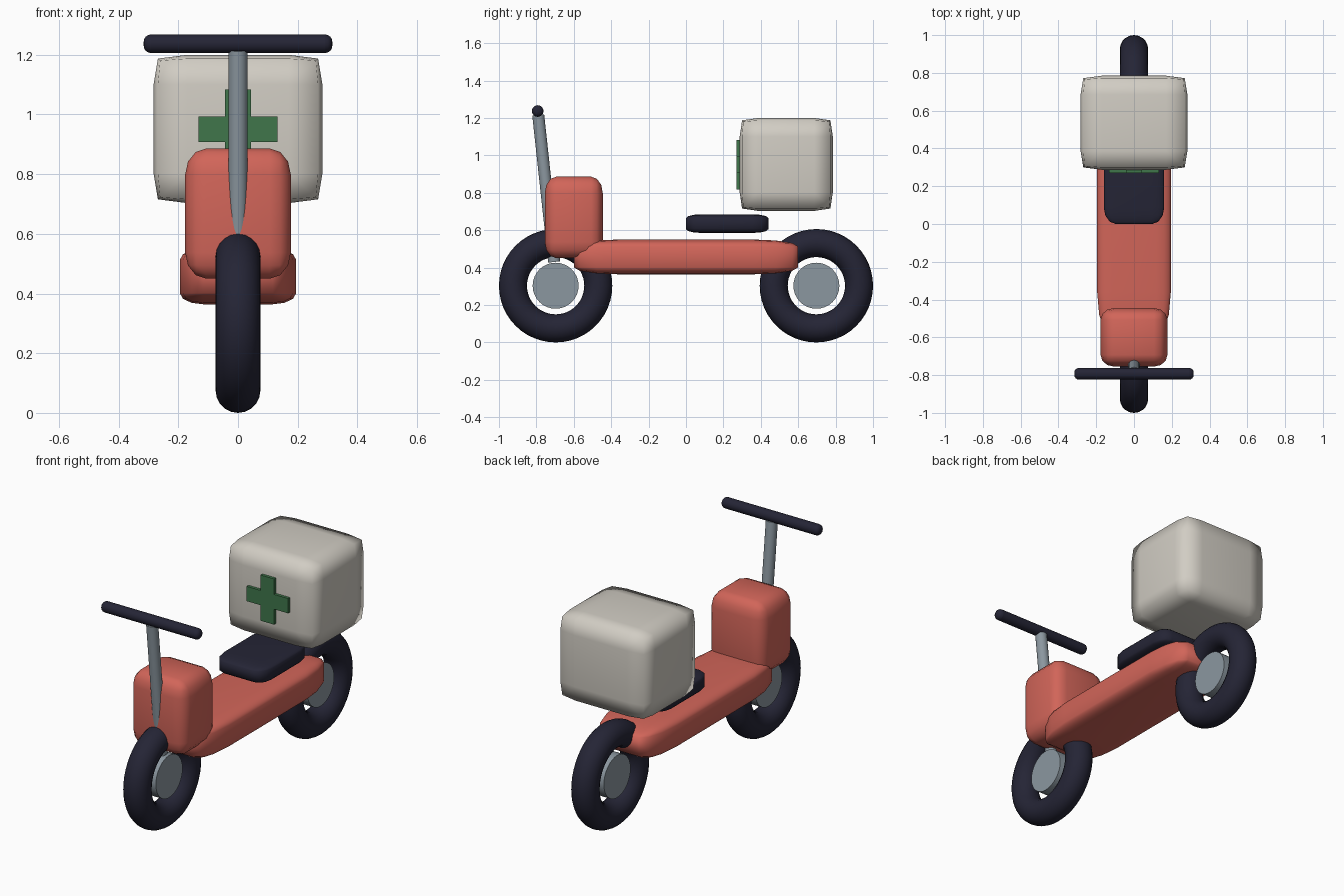
import bpy
import math
from mathutils import Vector

if "Cube" in bpy.data.objects:
    bpy.data.objects.remove(bpy.data.objects["Cube"], do_unlink=True)


def material(name, rgb):
    m = bpy.data.materials.new(name)
    m.use_nodes = True
    m.diffuse_color = (*rgb, 1)
    m.node_tree.nodes["Principled BSDF"].inputs["Base Color"].default_value = (*rgb, 1)
    return m


coral = material("coral_paint", (0.64, 0.13, 0.1))
navy = material("dark_rubber", (0.018, 0.018, 0.036))
cream = material("cream_box", (0.64, 0.61, 0.55))
green = material("green_cross", (0.05, 0.18, 0.07))
steel = material("grey_metal", (0.26, 0.31, 0.35))


def finish(name, mat):
    obj = bpy.context.object
    obj.name = name
    obj.data.materials.append(mat)
    return obj


def block(name, mat, low, high, bevel=0.0, segments=3, profile=0.5):
    """Box between two corners; the bevel is a fraction of each side."""
    low, high = Vector(low), Vector(high)
    bpy.ops.mesh.primitive_cube_add(size=1, location=(low + high) / 2)
    obj = finish(name, mat)
    obj.scale = high - low
    if bevel:
        mod = obj.modifiers.new("rounding", "BEVEL")
        mod.width, mod.segments, mod.profile = bevel, segments, profile
        bpy.ops.object.shade_smooth()
    return obj


def rod(name, mat, start, end, radius, rounding=0.0):
    """Cylinder from start to end."""
    start, end = Vector(start), Vector(end)
    axis = end - start
    bpy.ops.mesh.primitive_cylinder_add(
        vertices=32, radius=radius, depth=axis.length, location=(start + end) / 2,
        rotation=axis.to_track_quat("Z", "Y").to_euler())
    obj = finish(name, mat)
    if rounding:
        mod = obj.modifiers.new("rounding", "BEVEL")
        mod.width, mod.segments = rounding, 4
        mod.limit_method = "ANGLE"
    bpy.ops.object.shade_smooth_by_angle(angle=math.radians(40))
    return obj


# Wheels: tyre and hub disc
for side, y in (("front", -0.697), ("rear", 0.697)):
    bpy.ops.mesh.primitive_torus_add(
        major_radius=0.228, minor_radius=0.075, major_segments=48, minor_segments=20,
        location=(0, y, 0.303), rotation=(0, math.pi / 2, 0))
    finish(side + "_tyre", navy)
    bpy.ops.object.shade_smooth()
    rod(side + "_hub", steel, (-0.045, y, 0.303), (0.045, y, 0.303), 0.123)

# Body
block("deck", coral, (-0.195, -0.6, 0.364), (0.195, 0.6, 0.55), 0.2)
block("front_shield", coral, (-0.177, -0.755, 0.45), (0.177, -0.445, 0.886), 0.2)
block("seat", navy, (-0.16, 0, 0.585), (0.16, 0.44, 0.685), 0.2)

# Steering
rod("steering_stem", steel, (0, -0.705, 0.43), (0, -0.79, 1.215), 0.032)
rod("handlebar", navy, (-0.316, -0.793, 1.237), (0.316, -0.793, 1.237), 0.031, 0.024)

# Delivery box with a cross on its front
block("delivery_box", cream, (-0.283, 0.287, 0.703), (0.283, 0.785, 1.2), 0.2, 2, 0.76)
block("cross_bar", green, (-0.133, 0.27, 0.907), (0.133, 0.3, 0.993))
block("cross_post", green, (-0.043, 0.27, 0.817), (0.043, 0.3, 1.083))
